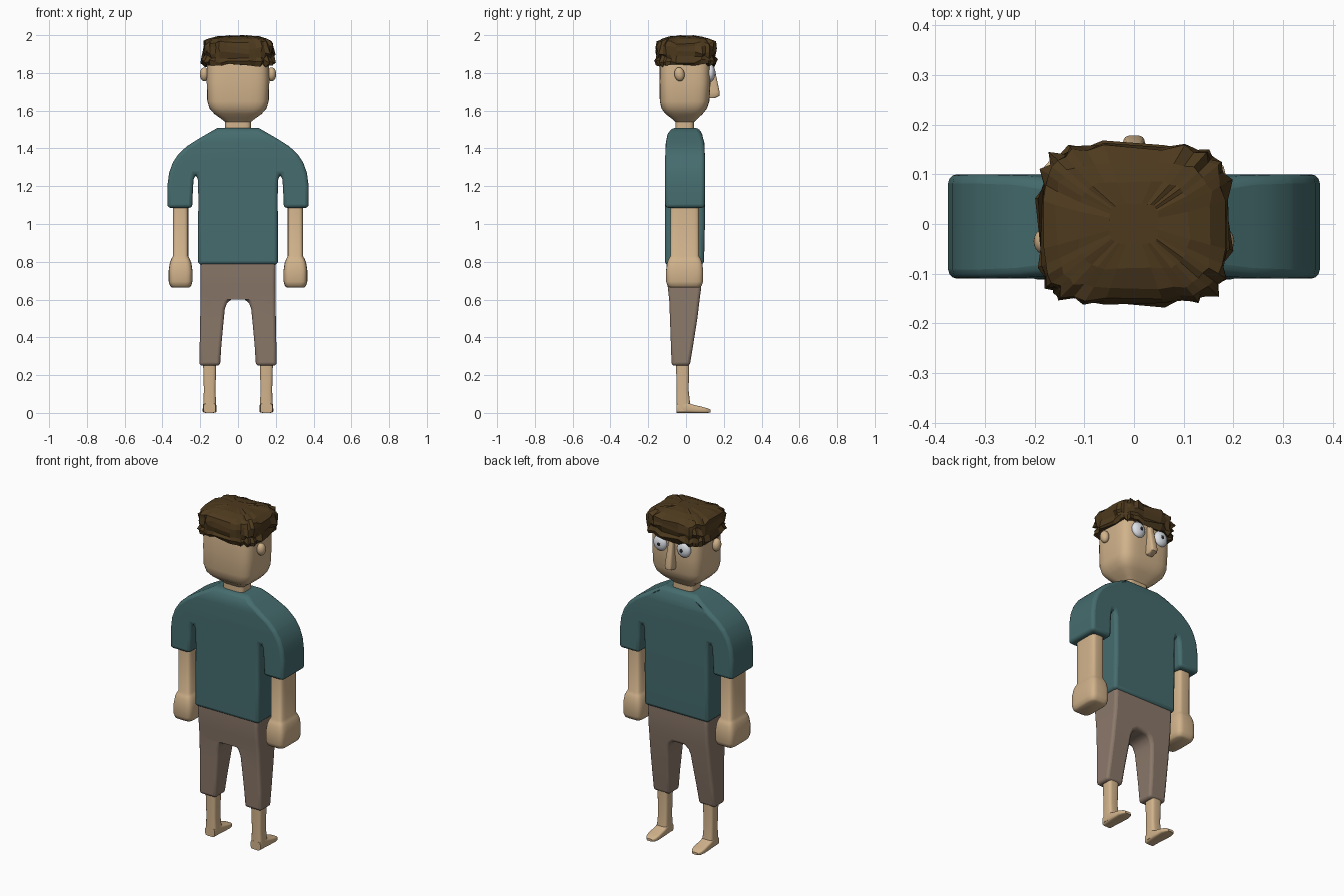
import bpy, bmesh, math, random
from mathutils import Vector, Matrix

if "Cube" in bpy.data.objects:
    bpy.data.objects.remove(bpy.data.objects["Cube"])

random.seed(4)


def material(name, rgb):
    m = bpy.data.materials.new(name)
    m.diffuse_color = (*rgb, 1)
    m.use_nodes = True
    m.node_tree.nodes["Principled BSDF"].inputs["Base Color"].default_value = m.diffuse_color
    return m


SKIN = material("skin tan", (0.64, 0.45, 0.26))
TEAL = material("teal cloth", (0.060, 0.150, 0.155))
BROWN = material("taupe cloth", (0.26, 0.19, 0.145))
HAIR = material("dark brown hair", (0.075, 0.042, 0.013))
WHITE = material("eye white", (0.72, 0.75, 0.80))
DARK = material("pupil dark", (0.02, 0.02, 0.025))


def finish(bm, name, mat, smooth=40):
    bmesh.ops.recalc_face_normals(bm, faces=bm.faces)
    me = bpy.data.meshes.new(name)
    bm.to_mesh(me)
    bm.free()
    ob = bpy.data.objects.new(name, me)
    bpy.context.collection.objects.link(ob)
    me.materials.append(mat)
    if smooth:
        bpy.ops.object.select_all(action='DESELECT')
        ob.select_set(True)
        bpy.context.view_layer.objects.active = ob
        bpy.ops.object.shade_smooth_by_angle(angle=math.radians(smooth))
    return ob


def loft(name, mat, rings, cx=0.0, n=24, power=4.5, axis='z', smooth=40, jitter=None):
    """Rounded-box rings: (station, half width in x, low, high)."""
    bm = bmesh.new()
    loops = []
    for k, (s, hx, lo, hi) in enumerate(rings):
        loop = []
        for i in range(n):
            a = 2 * math.pi * (i + 0.5) / n
            c, d = math.cos(a), math.sin(a)
            x = cx + hx * math.copysign(abs(c) ** (2 / power), c)
            t = (lo + hi) / 2 + (hi - lo) / 2 * math.copysign(abs(d) ** (2 / power), d)
            p = Vector((x, t, s)) if axis == 'z' else Vector((x, s, t))
            loop.append(bm.verts.new(jitter(p, i, k) if jitter else p))
        loops.append(loop)
    for a, b in zip(loops, loops[1:]):
        for i in range(n):
            j = (i + 1) % n
            bm.faces.new((a[i], a[j], b[j], b[i]))
    bm.faces.new(loops[0])
    bm.faces.new(loops[-1])
    return finish(bm, name, mat, smooth)


def slab(name, mat, half, depths, bevel):
    """Mirrored front outline given a depth range (z, back, front) by height."""
    outline = half + [(-x, z) for x, z in reversed(half)]
    bm = bmesh.new()
    f = bm.faces.new([bm.verts.new((x, 0, z)) for x, z in outline])
    new = bmesh.ops.extrude_face_region(bm, geom=[f])['geom']
    for v in new:
        if isinstance(v, bmesh.types.BMVert):
            v.co.y = 1
    for z, _, _ in depths[1:-1]:
        bmesh.ops.bisect_plane(bm, geom=bm.verts[:] + bm.edges[:] + bm.faces[:],
                               dist=1e-4, plane_co=(0, 0, z), plane_no=(0, 0, 1))
    for v in bm.verts:
        z = v.co.z
        for (z0, a0, b0), (z1, a1, b1) in zip(depths, depths[1:]):
            if z0 - 1e-5 <= z <= z1 + 1e-5:
                t = (z - z0) / (z1 - z0)
                lo, hi = a0 + (a1 - a0) * t, b0 + (b1 - b0) * t
                v.co.y = hi if v.co.y > 0.5 else lo
                break
    ob = finish(bm, name, mat, 42)
    m = ob.modifiers.new("soft edges", 'BEVEL')
    m.width, m.segments = bevel, 3
    m.limit_method, m.angle_limit = 'ANGLE', math.radians(45)
    m.use_clamp_overlap = False
    # keep bevel before the smoothing modifier, if there is one
    ob.modifiers.move(len(ob.modifiers) - 1, 0)
    return ob


def ball(name, mat, loc, size, tilt=0.0):
    bm = bmesh.new()
    bmesh.ops.create_uvsphere(bm, u_segments=20, v_segments=12, radius=1)
    mtx = Matrix.Translation(loc) @ Matrix.Rotation(tilt, 4, 'X') @ Matrix.Diagonal((*size, 1))
    bmesh.ops.transform(bm, matrix=mtx, verts=bm.verts)
    return finish(bm, name, mat, 60)


# Shirt with sleeves
slab("shirt", TEAL,
     [(.11, 1.508), (.15, 1.485), (.21, 1.45), (.27, 1.412), (.315, 1.37), (.345, 1.325),
      (.365, 1.27), (.374, 1.20), (.374, 1.085), (.242, 1.085), (.239, 1.18), (.235, 1.235),
      (.228, 1.26), (.219, 1.26), (.213, 1.235), (.21, 1.15), (.212, .785)],
     [(.785, -.112, .095), (1.0, -.11, .10), (1.36, -.11, .10), (1.43, -.107, .097),
      (1.475, -.098, .085), (1.508, -.075, .068)], .018)

# Trousers
slab("trousers", BROWN,
     [(.198, .83), (.198, .66), (.20, .5), (.205, .25), (.095, .25), (.088, .36),
      (.077, .48), (.070, .55), (.058, .582), (.035, .60)],
     [(.25, -.076, .02), (.36, -.08, .038), (.5, -.085, .06), (.6, -.089, .072),
      (.66, -.096, .08), (.75, -.104, .085), (.83, -.104, .085)], .016)

# Head and neck
loft("head", SKIN,
     [(1.46, .068, -.057, .043), (1.54, .068, -.057, .043), (1.557, .09, -.075, .06),
      (1.582, .125, -.108, .088), (1.61, .15, -.13, .11), (1.65, .163, -.139, .124),
      (1.75, .166, -.141, .13), (1.86, .165, -.14, .13), (1.94, .15, -.125, .12)], n=32)

# Nose
loft("nose", SKIN,
     [(1.668, .018, .10, .155), (1.678, .023, .10, .177), (1.70, .023, .10, .178),
      (1.77, .019, .10, .163), (1.85, .015, .10, .145)], n=16)


# Choppy hair: low-poly rings pushed about at random
def tousle(p, i, k):
    out = Vector((p.x, p.y, 0)) * random.uniform(-.05, .07 if i % 2 else .01)
    if k > 6:
        out *= .5
    return p + out + Vector((0, 0, random.uniform(-.011, .011) if k < 7 else random.uniform(-.004, .003)))


loft("hair", HAIR,
     [(1.85, .15, -.125, .115), (1.84, .180, -.152, .150), (1.862, .188, -.160, .158),
      (1.885, .181, -.152, .152), (1.905, .190, -.162, .160), (1.935, .184, -.156, .155),
      (1.96, .183, -.154, .152), (1.98, .155, -.13, .125), (1.992, .11, -.09, .085),
      (1.997, .05, -.04, .04)], n=36, power=4.2, smooth=0, jitter=tousle)

for s, side in ((1, "right"), (-1, "left")):
    # Ear
    ball(side + "_ear", SKIN, (s * .178, -.035, 1.793), (.024, .027, .037), .15)
    # Eye with a small pupil plate
    ball(side + "_eye", WHITE, (s * .078, .13, 1.80), (.043, .024, .046))
    ball(side + "_pupil", DARK, (s * .074, .1535, 1.80), (.010, .003, .011))
    # Forearm and fist
    loft(side + "_arm", SKIN,
         [(.664, .046, -.085, .07), (.672, .056, -.098, .083), (.695, .063, -.106, .091),
          (.755, .063, -.106, .091), (.795, .057, -.10, .086), (.815, .049, -.092, .078),
          (.83, .041, -.083, .069), (1.15, .041, -.083, .069)], cx=s * .304, power=5)
    # Shin
    loft(side + "_shin", SKIN,
         [(.01, .034, -.05, .025), (.05, .034, -.05, .022), (.12, .031, -.05, .014),
          (.30, .036, -.054, .018)], cx=s * .15, n=16)
    # Foot
    loft(side + "_foot", SKIN,
         [(-.05, .032, 0, .05), (0, .035, 0, .06), (.03, .036, 0, .046), (.09, .037, 0, .031),
          (.115, .031, 0, .024), (.13, .018, .002, .016)], cx=s * .15, n=16, axis='y')
